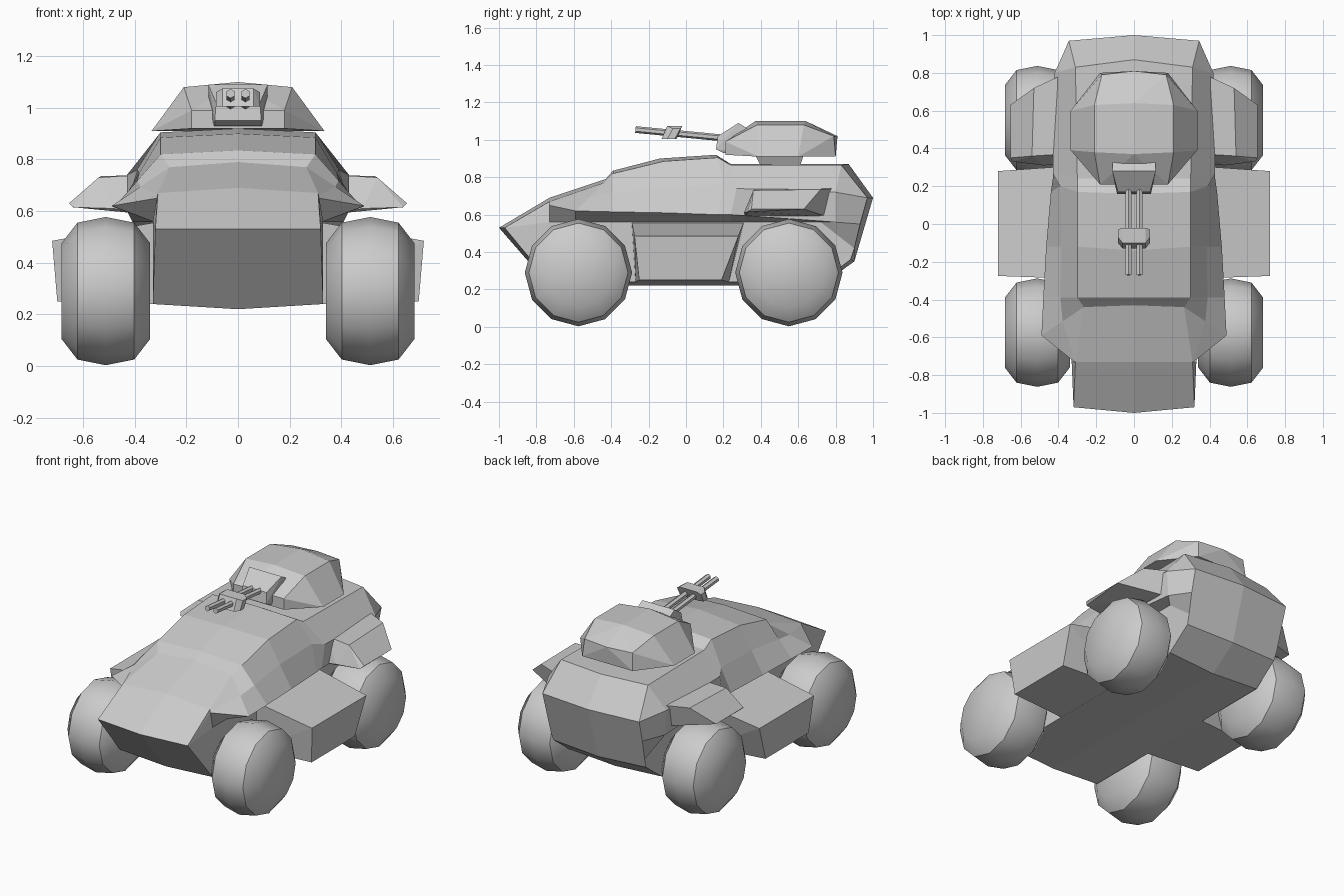
import bpy
import bmesh
import math
from mathutils import Vector

if "Cube" in bpy.data.objects:
    bpy.data.objects.remove(bpy.data.objects["Cube"], do_unlink=True)

# One plain grey for everything
grey = bpy.data.materials.new("plain_grey")
grey.use_nodes = True
grey.diffuse_color = (0.6, 0.6, 0.6, 1)
grey.node_tree.nodes["Principled BSDF"].inputs["Base Color"].default_value = grey.diffuse_color


def finish(name, bm):
    """Turn a bmesh into a named, coloured object with outward normals."""
    bmesh.ops.recalc_face_normals(bm, faces=bm.faces[:])
    mesh = bpy.data.meshes.new(name)
    bm.to_mesh(mesh)
    bm.free()
    mesh.materials.append(grey)
    part = bpy.data.objects.new(name, mesh)
    bpy.context.collection.objects.link(part)
    return part


def mirrored(points):
    """Points together with their reflections across the centre plane."""
    return points + [(-x, y, z) for x, y, z in points]


def convex_part(name, points):
    """Faceted solid wrapped around a handful of corner points."""
    bm = bmesh.new()
    for point in points:
        bm.verts.new(point)
    bmesh.ops.convex_hull(bm, input=bm.verts[:])
    loose = [v for v in bm.verts if not v.link_faces]
    bmesh.ops.delete(bm, geom=loose, context="VERTS")
    bmesh.ops.dissolve_limit(bm, angle_limit=math.radians(2), verts=bm.verts[:], edges=bm.edges[:])
    return finish(name, bm)


def both_sides(name, points):
    """The same convex part on the left and on the right."""
    convex_part("left_" + name, points)
    convex_part("right_" + name, [(-x, y, z) for x, y, z in points])


def lofted_hull(name, rows):
    """Skin between lengthwise rows of points, mirrored to the other side."""
    bm = bmesh.new()
    for side in (1, -1):
        grid = [[bm.verts.new((side * x, y, z)) for x, y, z in row] for row in rows]
        for low, high in zip(grid, grid[1:]):
            for i in range(len(low) - 1):
                bm.faces.new((low[i], low[i + 1], high[i + 1], high[i]))
        # Flat tail plate
        bm.faces.new([row[-1] for row in grid])
    bmesh.ops.remove_doubles(bm, verts=bm.verts[:], dist=0.001)
    bmesh.ops.dissolve_degenerate(bm, edges=bm.edges[:], dist=0.001)
    return finish(name, bm)


# Armoured hull, as rows running from nose to tail
nose = (0.32, -0.97, 0.53)
tail = (0.345, 0.97, 0.69)
nose_tip = (0, -1, 0.53)

roof_centre = [nose_tip, (0, -0.73, 0.69), (0, -0.43, 0.79), (0, -0.39, 0.835),
               (0, -0.14, 0.9), (0, 0.16, 0.92), (0, 0.24, 0.87), (0, 0.87, 0.87), (0, 1, 0.69)]
roof_edge = [nose, (0.31, -0.73, 0.67), (0.265, -0.44, 0.77), (0.3, -0.39, 0.82),
             (0.3, -0.12, 0.885), (0.3, 0.17, 0.905), (0.3, 0.24, 0.865), (0.31, 0.83, 0.865), tail]
fender_edge = [nose, (0.315, -0.73, 0.65), (0.49, -0.59, 0.62), (0.48, -0.39, 0.615),
               (0.465, -0.12, 0.61), (0.44, 0.17, 0.6), (0.43, 0.24, 0.6),
               (0.41, 0.8, 0.56), (0.34, 0.93, 0.55)]

# The flank is straight at the front and bulges towards the rear
flank = [tuple(Vector(a).lerp(Vector(b), 0.5)) for a, b in zip(roof_edge, fender_edge)]
flank[-4:] = [(0.39, 0.2, 0.76), (0.43, 0.27, 0.74), (0.42, 0.8, 0.72), tail]

# Undercut below the fenders, then the straight lower body
lengths = [-0.73, -0.59, -0.39, -0.12, 0.17, 0.24, 0.72]
undercut = [nose] + [(0.33, y, 0.56) for y in lengths] + [(0.335, 0.9, 0.42)]
floor_edge = [nose] + [(0.33, y, 0.24) for y in lengths] + [(0.33, 0.88, 0.36)]
floor_centre = [nose_tip] + [(0, y, 0.22) for y in lengths] + [(0, 0.9, 0.35)]
lofted_hull("hull", [roof_centre, roof_edge, flank, fender_edge, undercut, floor_edge, floor_centre])


def wheel(name, centre):
    """Twelve-sided rounded wheel, lathed about the axle."""
    profile = [(-0.172, 0.185), (-0.11, 0.265), (0, 0.287), (0.11, 0.265), (0.172, 0.185)]
    sides = 12
    bm = bmesh.new()
    rings = []
    for across, radius in profile:
        turns = [math.tau * i / sides for i in range(sides)]
        rings.append([bm.verts.new((across, radius * math.sin(t), radius * math.cos(t))) for t in turns])
    for inner, outer in zip(rings, rings[1:]):
        for i in range(sides):
            j = (i + 1) % sides
            bm.faces.new((inner[i], inner[j], outer[j], outer[i]))
    bm.faces.new(rings[0])
    bm.faces.new(rings[-1])
    part = finish(name, bm)
    part.location = centre
    bpy.ops.object.select_all(action="DESELECT")
    part.select_set(True)
    bpy.context.view_layer.objects.active = part
    bpy.ops.object.shade_smooth_by_angle(angle=math.radians(40))


for side_name, side in (("left", 1), ("right", -1)):
    for end_name, y in (("front", -0.575), ("rear", 0.55)):
        wheel(f"{side_name}_{end_name}_wheel", (side * 0.512, y, 0.29))

# Storage boxes between the wheels
both_sides("side_box", [
    (0.3, -0.29, 0.56), (0.3, 0.31, 0.56), (0.3, -0.27, 0.24), (0.3, 0.23, 0.24),
    (0.72, -0.275, 0.485), (0.72, 0.28, 0.485), (0.7, -0.25, 0.25), (0.7, 0.19, 0.25)])

# Wedge pods above the rear wheels
both_sides("rear_pod", [
    (0.38, 0.37, 0.74), (0.38, 0.79, 0.74), (0.38, 0.32, 0.59), (0.38, 0.75, 0.59),
    (0.54, 0.36, 0.73), (0.53, 0.72, 0.735), (0.655, 0.35, 0.63), (0.655, 0.63, 0.63),
    (0.48, 0.31, 0.61), (0.64, 0.33, 0.615)])

# Turret neck and turret
convex_part("turret_neck", mirrored([
    (0.16, 0.4, 0.86), (0.16, 0.61, 0.86), (0.19, 0.37, 0.92), (0.19, 0.63, 0.92)]))
convex_part("turret", mirrored([
    (0.18, 0.21, 0.92), (0.335, 0.39, 0.91), (0.335, 0.6, 0.91), (0.18, 0.8, 0.91),
    (0.18, 0.21, 0.99), (0.21, 0.38, 1.08), (0.21, 0.63, 1.08), (0.17, 0.79, 1.02),
    (0, 0.37, 1.1), (0, 0.64, 1.1), (0, 0.81, 1.02)]))

# Gun mount with two barrels joined by a clamp
convex_part("gun_mount", mirrored([
    (0.09, 0.2, 0.93), (0.09, 0.16, 0.95), (0.085, 0.17, 1.02),
    (0.115, 0.28, 1.09), (0.115, 0.33, 1.06), (0.115, 0.33, 0.93)]))
convex_part("barrel_clamp", mirrored([
    (0.085, -0.1, 1.005), (0.085, -0.06, 1.005), (0.06, -0.13, 1.005), (0.06, -0.05, 1.005),
    (0.085, -0.07, 1.06), (0.085, -0.03, 1.06), (0.06, -0.1, 1.075), (0.06, -0.02, 1.075)]))


def barrel(name, x):
    """Six-sided barrel running from the gun mount to its muzzle."""
    muzzle, root = Vector((x, -0.27, 1.055)), Vector((x, 0.2, 1.01))
    bm = bmesh.new()
    bmesh.ops.create_cone(bm, cap_ends=True, segments=6, radius1=0.018, radius2=0.018,
                          depth=(root - muzzle).length)
    part = finish(name, bm)
    part.location = (muzzle + root) / 2
    part.rotation_mode = "QUATERNION"
    part.rotation_quaternion = (root - muzzle).to_track_quat("Z", "Y")


barrel("left_barrel", 0.029)
barrel("right_barrel", -0.029)
